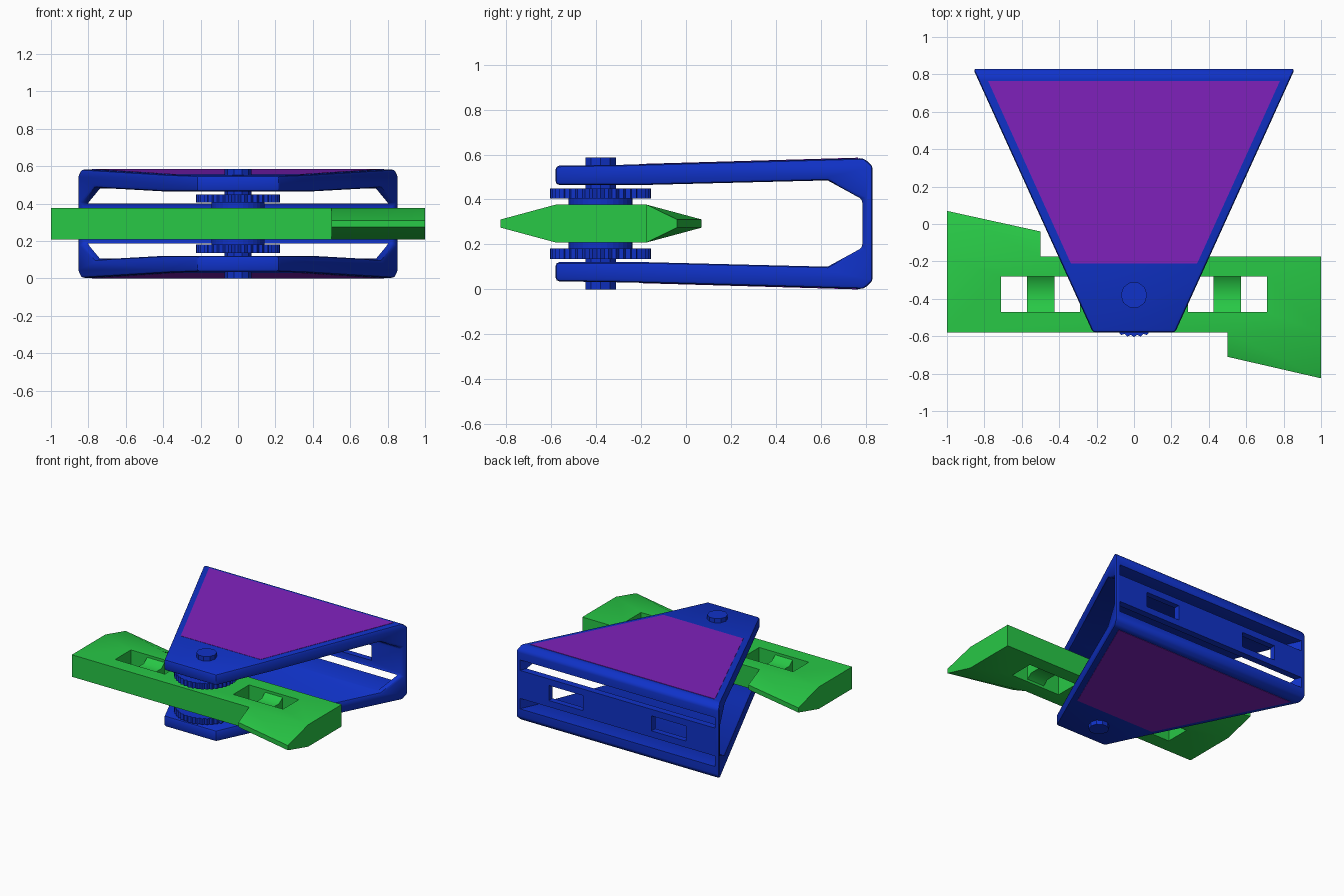
import bpy, bmesh, math
from mathutils import Vector

old = bpy.data.objects.get("Cube")
if old:
    bpy.data.objects.remove(old, do_unlink=True)

HEIGHT = 0.586
PIVOT_Y = -0.38


def material(name, rgb):
    m = bpy.data.materials.new(name)
    m.use_nodes = True
    m.diffuse_color = (*rgb, 1)
    m.node_tree.nodes["Principled BSDF"].inputs["Base Color"].default_value = (*rgb, 1)
    return m


BLUE = material("blue", (0.005, 0.032, 0.58))
GREEN = material("green", (0.021, 0.58, 0.061))
PURPLE = material("purple", (0.216, 0.016, 0.51))


def build(name, verts, faces, mat):
    bm = bmesh.new()
    vs = [bm.verts.new(v) for v in verts]
    for f in faces:
        bm.faces.new([vs[i] for i in f])
    bmesh.ops.recalc_face_normals(bm, faces=bm.faces)
    me = bpy.data.meshes.new(name)
    bm.to_mesh(me)
    bm.free()
    ob = bpy.data.objects.new(name, me)
    bpy.context.collection.objects.link(ob)
    me.materials.append(mat)
    return ob


def prism(name, bottom, top, mat):
    """Join two matching loops with side walls and caps."""
    n = len(bottom)
    sides = [(i, (i + 1) % n, n + (i + 1) % n, n + i) for i in range(n)]
    return build(name, bottom + top, sides + [range(n), range(n, 2 * n)], mat)


def box(name, x0, x1, y0, y1, z0, z1, mat):
    ring = [(x0, y0), (x1, y0), (x1, y1), (x0, y1)]
    return prism(name, [(*p, z0) for p in ring], [(*p, z1) for p in ring], mat)


def disc(name, radii, z0, z1):
    """Upright disc at the pivot; the list of radii is one per corner."""
    n = len(radii)
    ring = [(r * math.cos(math.tau * i / n), PIVOT_Y + r * math.sin(math.tau * i / n))
            for i, r in enumerate(radii)]
    return prism(name, [(*p, z0) for p in ring], [(*p, z1) for p in ring], BLUE)


def half_width(y):
    return 0.22 + (y + 0.58) * 0.64 / 1.41


def tapered(name, profile, mat, inset=0.0):
    """Side profile (y, z) spread across the tapering plan of the frame."""
    return prism(name, [(inset - half_width(y), y, z) for y, z in profile],
                 [(half_width(y) - inset, y, z) for y, z in profile], mat)


def apply(ob, mod):
    bpy.context.view_layer.objects.active = ob
    bpy.ops.object.modifier_apply(modifier=mod.name)


def cut(ob, cutter):
    mod = ob.modifiers.new("cut", "BOOLEAN")
    mod.operation, mod.solver, mod.object = "DIFFERENCE", "EXACT", cutter
    apply(ob, mod)
    bpy.data.objects.remove(cutter, do_unlink=True)


def smooth(ob, angle):
    bpy.ops.object.select_all(action="DESELECT")
    ob.select_set(True)
    bpy.context.view_layer.objects.active = ob
    bpy.ops.object.shade_smooth_by_angle(angle=math.radians(angle))


def mirrored(profile):
    return [(y, HEIGHT - z) for y, z in reversed(profile)]


# U-shaped frame with gussets at the back corners
outer = [(-0.58, 0.55), (-0.25, 0.555), (0.79, 0.584), (0.83, 0.55)]
inner = [(0.785, 0.40), (0.63, 0.485), (-0.17, 0.465), (-0.58, 0.465)]
frame = tapered("frame", outer + mirrored(outer) + mirrored(inner) + inner, BLUE)
bevel = frame.modifiers.new("bevel", "BEVEL")
bevel.width, bevel.segments = 0.016, 2
bevel.limit_method, bevel.angle_limit = "ANGLE", math.radians(35)
apply(frame, bevel)

# Long slots and small windows in the back wall
slot = [(0.6, 0.40), (0.9, 0.40), (0.9, 0.48), (0.6, 0.48)]
for profile in (slot, mirrored(slot)):
    cut(frame, tapered("slot_cutter", profile, BLUE, 0.035))
for s in (-1, 1):
    cut(frame, box("window_cutter", *sorted((s * 0.29, s * 0.58)), 0.7, 0.9, 0.235, 0.35, BLUE))
smooth(frame, 30)

# Thin coloured panels on both outer faces
panel = [(-0.21, 0.552), (0.765, 0.580), (0.765, 0.586), (-0.21, 0.558)]
for name, profile in (("top_panel", panel), ("bottom_panel", mirrored(panel))):
    tapered(name, profile, PURPLE, 0.05)

# Pivot pin with toothed wheels and hubs above and below the blade
disc("pivot_pin", [0.071] * 10, 0, HEIGHT)
for side in ("upper", "lower"):
    for part, radii, z0, z1 in (("wheel", [0.225, 0.213] * 40, 0.405, 0.45),
                                ("hub", [0.142] * 32, 0.37, 0.405)):
        if side == "lower":
            z0, z1 = HEIGHT - z1, HEIGHT - z0
        disc(f"{side}_{part}", radii, z0, z1)

# Blade with a tapered wing at each end, on opposite sides
outline = [(-1, -0.58), (0.5, -0.58), (0.5, -0.71), (1, -0.825), (1, -0.58),
           (1, -0.175), (-0.5, -0.175), (-0.5, -0.04), (-1, 0.07), (-1, -0.175)]
tips = (2, 3, 7, 8)
n = len(outline)
verts = [(*p, HEIGHT / 2 + s * (0.018 if i in tips else 0.084))
         for s in (-1, 1) for i, p in enumerate(outline)]
patches = [(0, 1, 4, 5, 6, 9), (1, 2, 3, 4), (6, 7, 8, 9)]
faces = patches + [[i + n for i in p] for p in patches]
faces += [(i, (i + 1) % n, n + (i + 1) % n, n + i) for i in range(n)]
blade = build("blade", verts, faces, GREEN)

# Paired openings, each divided by a dished cross bar
dish = [(-0.48, 0.365), (-0.43, 0.325), (-0.32, 0.325), (-0.27, 0.365)]
for side, s in (("left", 1), ("right", -1)):
    cut(blade, box("opening_cutter", *sorted((s * 0.29, s * 0.71)), -0.47, -0.28, 0.1, 0.5, GREEN))
    ring = dish + mirrored(dish)
    bar = prism(f"{side}_cross_bar", [(s * 0.425, *p) for p in ring],
                [(s * 0.573, *p) for p in ring], GREEN)
    smooth(bar, 45)
smooth(blade, 40)
